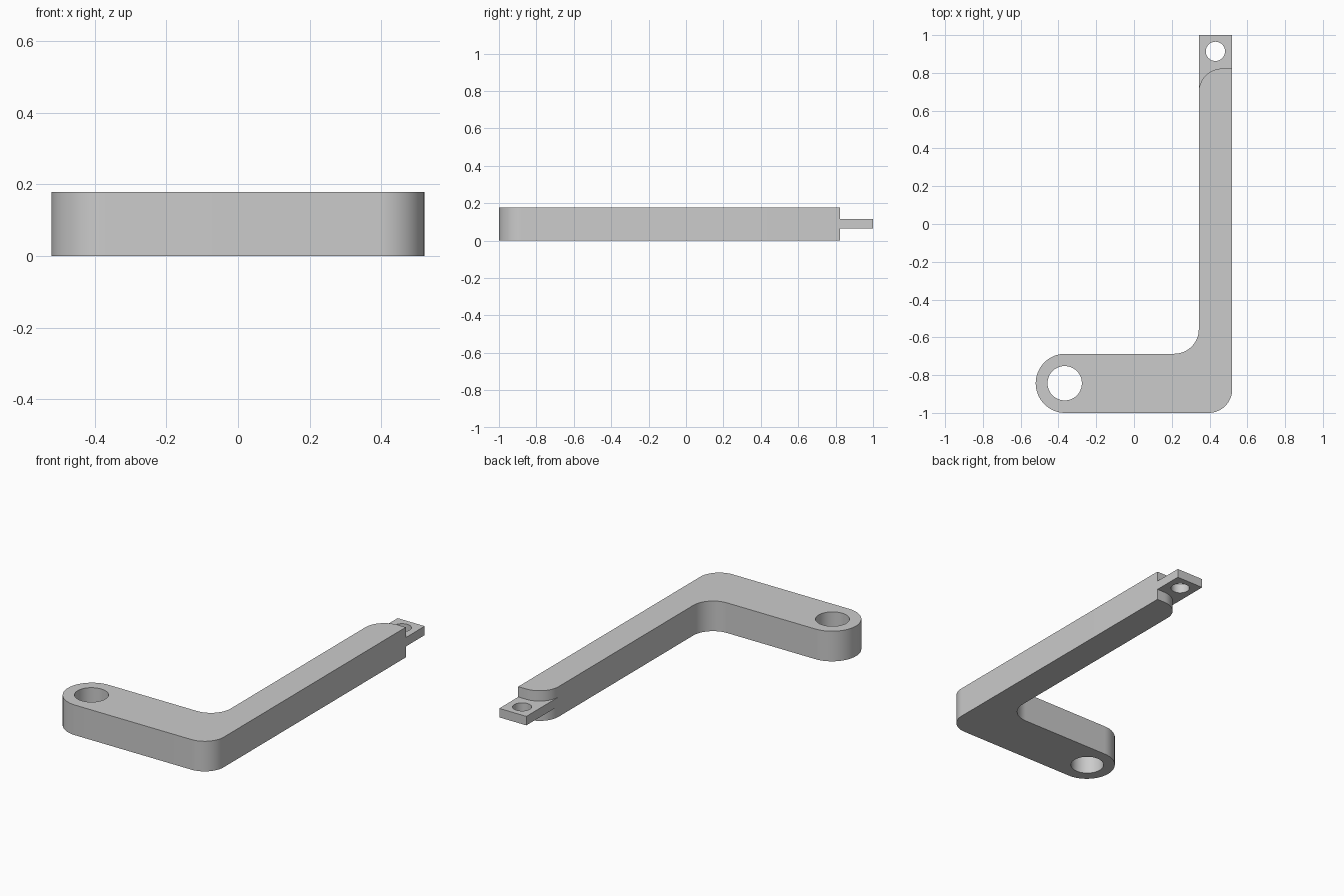
import bpy, bmesh, math

if "Cube" in bpy.data.objects:
    bpy.data.objects.remove(bpy.data.objects["Cube"])

H = 0.178                       # body height
XL, XR = 0.343, 0.52            # long arm sides
YE = 0.823                      # end of the full-height arm
FY = -0.687                     # inner edge of the foot
R_END = 0.156                   # rounded foot end

grey = bpy.data.materials.new("plain grey")
grey.diffuse_color = (0.6, 0.6, 0.6, 1)
grey.use_nodes = True
grey.node_tree.nodes["Principled BSDF"].inputs["Base Color"].default_value = grey.diffuse_color


def arc(cx, cy, r, a0, a1, n=16):
    pts = []
    for i in range(n + 1):
        a = math.radians(a0 + (a1 - a0) * i / n)
        pts.append((cx + r * math.cos(a), cy + r * math.sin(a)))
    return pts


def circle(cx, cy, r, n=48):
    return arc(cx, cy, r, 0, 360, n)[:-1]


def plate(name, loops, z0, z1):
    """Extrude an outline with holes into a solid plate."""
    bm = bmesh.new()
    edges = []
    for pts in loops:
        vs = [bm.verts.new((x, y, z0)) for x, y in pts]
        edges += [bm.edges.new((vs[i - 1], vs[i])) for i in range(len(vs))]
    bmesh.ops.triangle_fill(bm, use_beauty=True, edges=edges)
    ext = bmesh.ops.extrude_face_region(bm, geom=bm.faces[:])
    for g in ext["geom"]:
        if isinstance(g, bmesh.types.BMVert):
            g.co.z = z1
    bmesh.ops.recalc_face_normals(bm, faces=bm.faces[:])
    me = bpy.data.meshes.new(name)
    bm.to_mesh(me)
    bm.free()
    me.materials.append(grey)
    ob = bpy.data.objects.new(name, me)
    bpy.context.collection.objects.link(ob)
    bpy.ops.object.select_all(action='DESELECT')
    ob.select_set(True)
    bpy.context.view_layer.objects.active = ob
    bpy.ops.object.shade_smooth_by_angle(angle=math.radians(30))
    return ob


# Rounded shoulder shared by the arm end and the tongue
shoulder = arc(XL + 0.125, YE - 0.125, 0.125, 90, 180)

# L-shaped arm with foot hole
outline = arc(XR - 0.125, -0.875, 0.125, -90, 0)
outline += [(XR, YE)]
outline += shoulder
outline += arc(XL - 0.13, FY + 0.13, 0.13, 0, -90)
outline += arc(-0.52 + R_END, (FY - 1) / 2, (FY + 1) / 2, 90, 270, 32)
plate("bent_arm", [outline, circle(-0.367, -0.843, 0.091)], 0, H)

# Thin tongue with a small hole, fitted against the shoulder
tongue = [(XR, YE)] + shoulder + [(XL, 1), (XR, 1)]
plate("end_tongue", [tongue, circle(0.431, 0.914, 0.051)], 0.064, 0.117)
